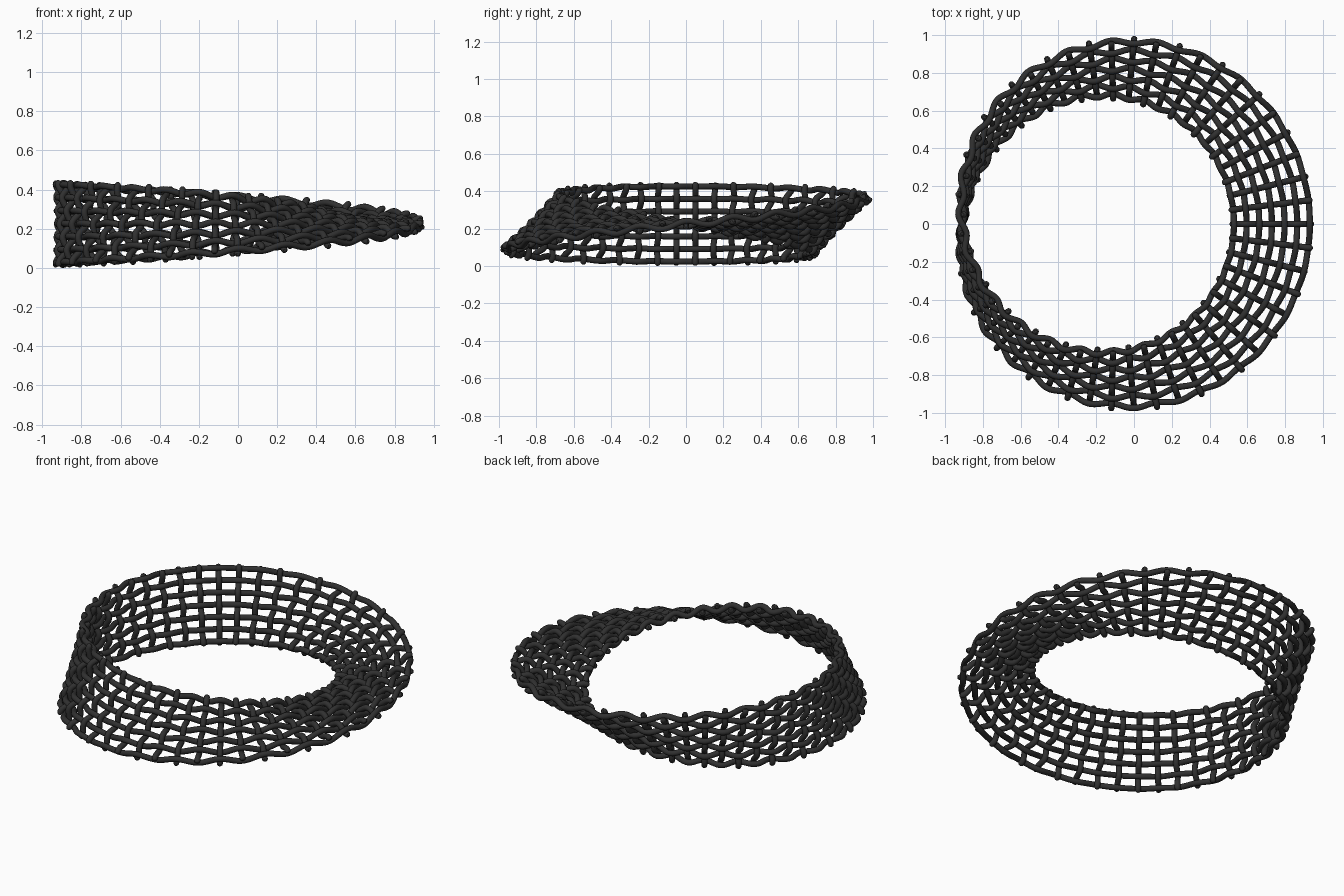
import bpy
import math
from mathutils import Vector

if "Cube" in bpy.data.objects:
    bpy.data.objects.remove(bpy.data.objects["Cube"])

R, CX, CZ = 0.82, -0.09, 0.225    # centre circle of the half-twisted band
N, ROWS = 51, 7                   # cross wires around, long wires across
PITCH, AMP, WIRE = 0.067, 0.0155, 0.0165
STEP = 2 * math.pi / N

mat = bpy.data.materials.new("dark_wire")
mat.diffuse_color = (0.03, 0.03, 0.03, 1)
mat.use_nodes = True
mat.node_tree.nodes["Principled BSDF"].inputs["Base Color"].default_value = mat.diffuse_color


def band(theta, w, off):
    """Point on the band: w across its width, off along its normal."""
    c, s = math.cos(theta / 2), math.sin(theta / 2)
    r = R + w * c - off * s
    return Vector((CX + r * math.cos(theta), r * math.sin(theta), CZ + w * s + off * c))


def wires(name, paths, closed):
    cu = bpy.data.curves.new(name, 'CURVE')
    cu.dimensions = '3D'
    cu.bevel_depth = WIRE
    cu.bevel_resolution = 3
    cu.use_fill_caps = True
    for pts in paths:
        sp = cu.splines.new('POLY')
        sp.points.add(len(pts) - 1)
        for p, (co, rad) in zip(sp.points, pts):
            p.co = (*co, 1)
            p.radius = rad
        sp.use_cyclic_u = closed
        sp.use_smooth = True
    cu.materials.append(mat)
    ob = bpy.data.objects.new(name, cu)
    bpy.context.collection.objects.link(ob)


# Long wires: outer ones close after two laps, the middle one after one
SUB = 8
paths = []
for j in range(3, ROWS):
    w = (j - 3) * PITCH
    laps = 1 if j == 3 else 2
    paths.append([(band(k / SUB * STEP, w, AMP * math.cos(math.pi * (k / SUB + j))), 1)
                  for k in range(N * SUB * laps)])
wires("long_wires", paths, True)

# Cross wires weaving over and under, with rounded ends
END = 3.29
us = [-END + 2 * END * k / 48 for k in range(49)]
tip = [(0.0, 0.5), (0.05, 0.8), (0.12, 1.0)]
us = [-END + d for d, _ in tip] + us[2:-2] + [END - d for d, _ in reversed(tip)]
rads = [r for _, r in tip] + [1] * 45 + [r for _, r in reversed(tip)]
paths = []
for i in range(N):
    paths.append([(band(i * STEP, u * PITCH, -AMP * math.cos(math.pi * (i + u + 3))), r)
                  for u, r in zip(us, rads)])
wires("cross_wires", paths, False)
